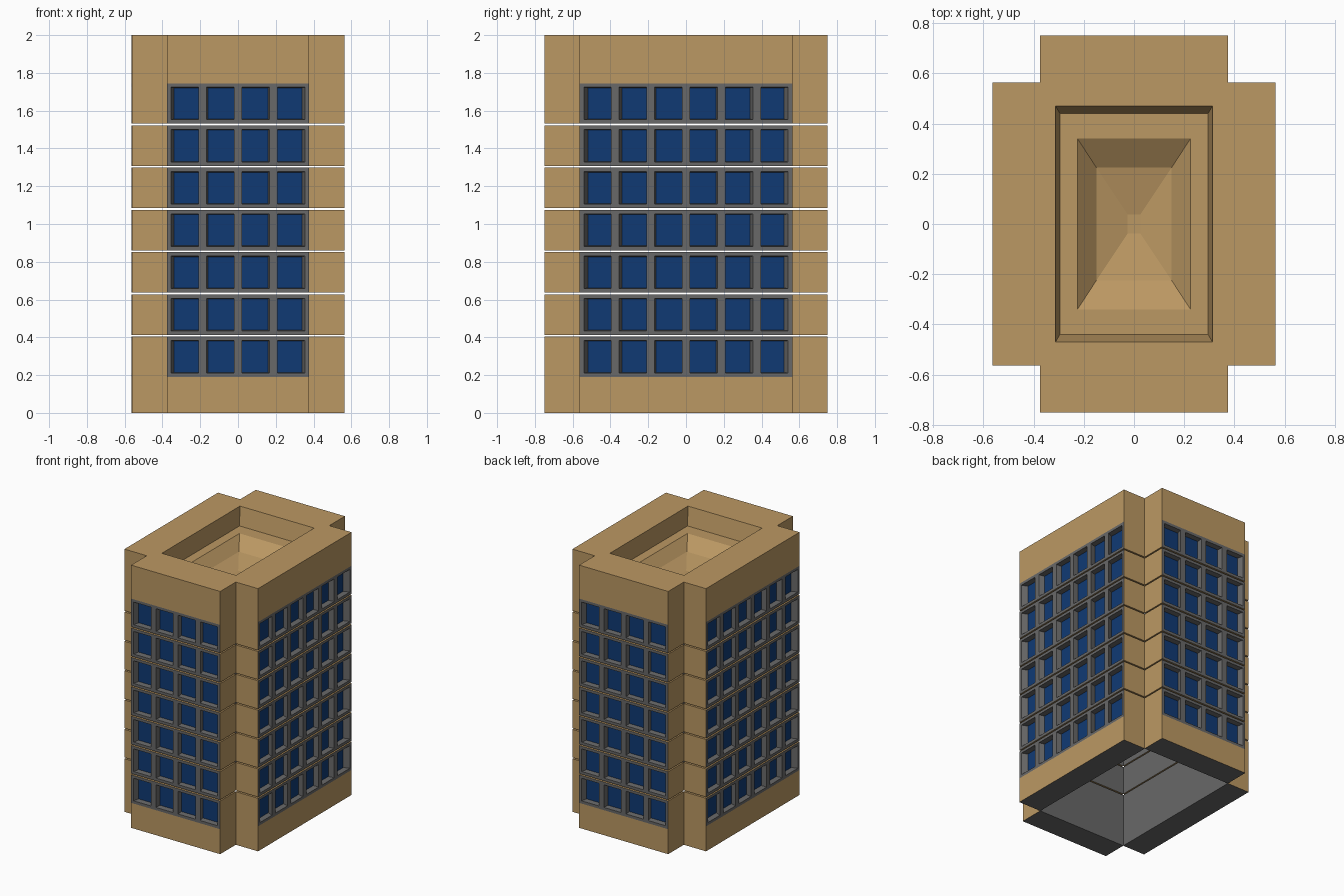
import bpy, bmesh, math
from mathutils import Matrix

if "Cube" in bpy.data.objects:
    bpy.data.objects.remove(bpy.data.objects["Cube"])


def material(name, rgb):
    m = bpy.data.materials.new(name)
    m.diffuse_color = (*rgb, 1)
    m.use_nodes = True
    m.node_tree.nodes["Principled BSDF"].inputs["Base Color"].default_value = m.diffuse_color
    return m


TAN = material("tan_stone", (0.50, 0.315, 0.125))
GREY = material("frame_grey", (0.14, 0.14, 0.14))
BLUE = material("window_blue", (0.005, 0.042, 0.175))

BASE, TOP, HEIGHT = 0.19, 1.745, 2.0      # plinth top, parapet bottom, total height
FLOORS, PITCH, FLOOR_H = 7, 0.2235, 0.214  # thin open gap between storeys
CELL, WIN_W, WIN_H = 0.1875, 0.145, 0.172
RECESS, SHRINK = 0.04, 0.96
THICK = 0.1875


def quad(bm, pts, mat):
    f = bm.faces.new([bm.verts.new(p) for p in pts])
    f.material_index = mat
    return f


def shell(bm, w, d, z0, z1, bottom=None, top=None, front=None):
    """Slab sides and grey inner face, with optional caps (material index)."""
    b = d - THICK
    for s in (-1, 1):
        quad(bm, [(s * w, -d, z0), (s * w, -b, z0), (s * w, -b, z1), (s * w, -d, z1)][::s], 0)
    quad(bm, [(w, -b, z0), (-w, -b, z0), (-w, -b, z1), (w, -b, z1)], 1)
    if bottom is not None:
        quad(bm, [(-w, -b, z0), (w, -b, z0), (w, -d, z0), (-w, -d, z0)], bottom)
    if top is not None:
        quad(bm, [(-w, -d, z1), (w, -d, z1), (w, -b, z1), (-w, -b, z1)], top)
    if front is not None:
        quad(bm, [(-w, -d, z0), (w, -d, z0), (w, -d, z1), (-w, -d, z1)], front)


def window_row(bm, w, d, z0, z1):
    """Grey frame with recessed windows, panes shrunk toward the row centre."""
    zc = (z0 + z1) / 2
    xs = [-w]
    for i in range(round(2 * w / CELL)):
        c = -w + CELL * (i + 0.5)
        xs += [c - WIN_W / 2, c + WIN_W / 2]
    xs.append(w)
    zs = [z0, zc - WIN_H / 2, zc + WIN_H / 2, z1]
    for i in range(len(xs) - 1):
        for j in range(3):
            x0, x1, a, b = xs[i], xs[i + 1], zs[j], zs[j + 1]
            outer = [(x0, -d, a), (x1, -d, a), (x1, -d, b), (x0, -d, b)]
            if j != 1 or i % 2 == 0:
                quad(bm, outer, 1)
                continue
            inner = [(x * SHRINK, -d + RECESS, zc + (z - zc) * SHRINK) for x, _, z in outer]
            quad(bm, inner, 2)
            for k in range(4):
                n = (k + 1) % 4
                quad(bm, [outer[k], outer[n], inner[n], inner[k]], 1)


def finish(bm, name, mats):
    bmesh.ops.remove_doubles(bm, verts=bm.verts, dist=1e-5)
    me = bpy.data.meshes.new(name)
    bm.to_mesh(me)
    bm.free()
    for m in mats:
        me.materials.append(m)
    ob = bpy.data.objects.new(name, me)
    bpy.context.collection.objects.link(ob)


def wall(name, w, d, turn):
    bm = bmesh.new()
    # plinth and parapet
    shell(bm, w, d, 0, BASE, bottom=1, front=0)
    shell(bm, w, d, TOP, HEIGHT, top=0, front=0)
    # storeys
    for i in range(FLOORS):
        z0 = BASE + PITCH * i
        z1 = z0 + FLOOR_H
        shell(bm, w, d, z0, z1, None if i == 0 else 0, None if i == FLOORS - 1 else 0)
        window_row(bm, w, d, z0, z1)
    bm.transform(Matrix.Rotation(math.radians(turn), 4, 'Z'))
    finish(bm, name, (TAN, GREY, BLUE))


wall("front_wall", 0.375, 0.75, 0)
wall("right_wall", 0.5625, 0.5625, 90)
wall("back_wall", 0.375, 0.75, 180)
wall("left_wall", 0.5625, 0.5625, 270)

# stepped roof well: nested rectangles going down to the centre
bm = bmesh.new()
rings = [(0.375, 0.5625, 2.0), (0.3125, 0.47, 2.0), (0.295, 0.44, 1.865),
         (0.225, 0.34, 1.865), (0.15, 0.225, 1.79), (0.025, 0.038, 1.75)]
loops = [[bm.verts.new((sx * x, sy * y, z)) for sx, sy in ((-1, -1), (1, -1), (1, 1), (-1, 1))]
         for x, y, z in rings]
for a, b in zip(loops, loops[1:]):
    for k in range(4):
        n = (k + 1) % 4
        bm.faces.new((a[k], a[n], b[n], b[k]))
bm.faces.new(loops[-1])
finish(bm, "roof_well", (TAN,))
